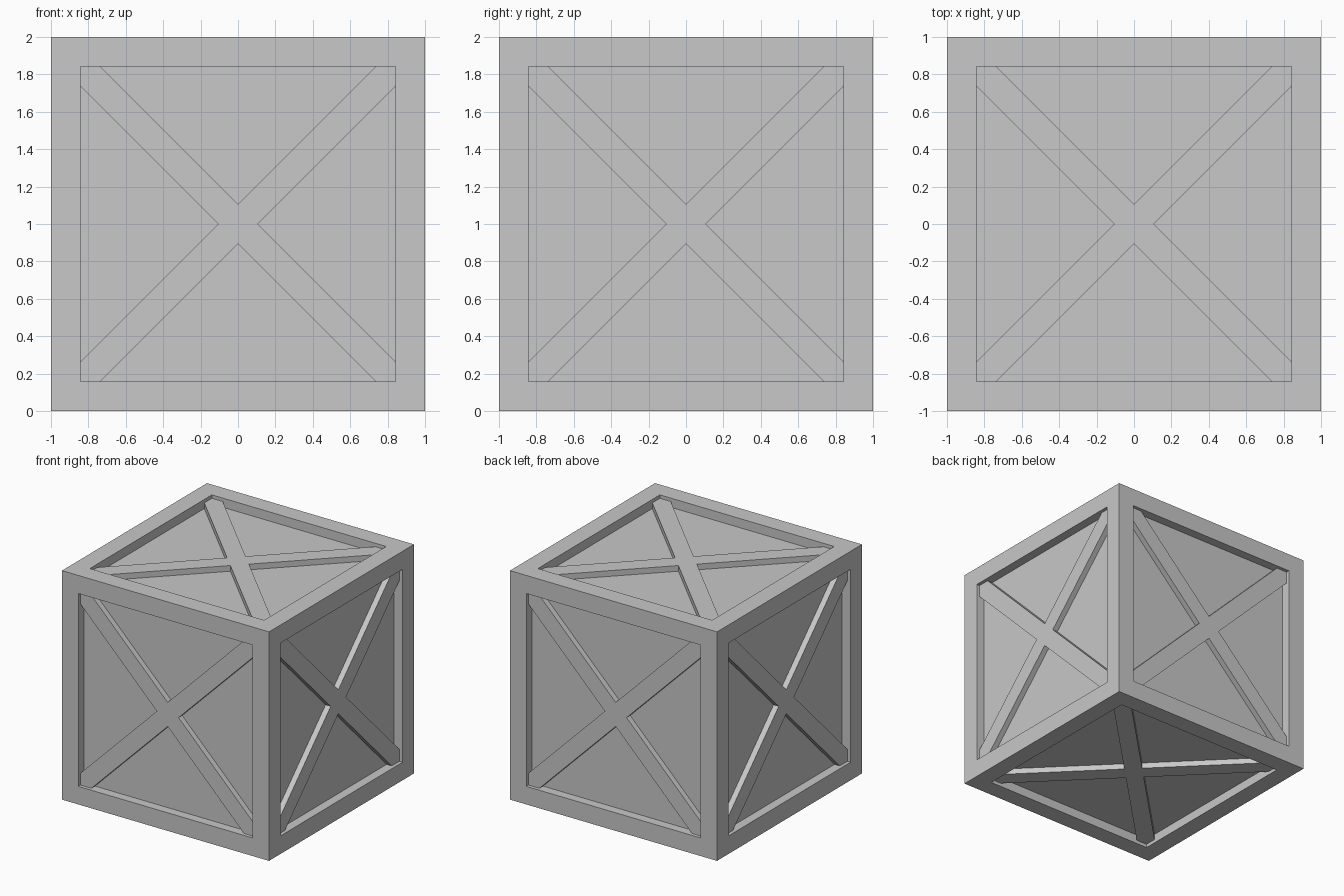
import bpy, bmesh
from math import pi
from mathutils import Matrix, Vector

if "Cube" in bpy.data.objects:
    bpy.data.objects.remove(bpy.data.objects["Cube"], do_unlink=True)

FRAME = 0.158     # width of the frame border
PANEL = 0.08      # depth of the recessed panels
RECESS = 0.03     # depth of the brace tops
NOTCH = 0.105     # brace width measured along the frame

grey = bpy.data.materials.new("plain grey")
grey.use_nodes = True
colour = (0.58, 0.58, 0.58, 1)
grey.diffuse_color = colour
grey.node_tree.nodes["Principled BSDF"].inputs["Base Color"].default_value = colour


def finish(name, bm):
    bmesh.ops.recalc_face_normals(bm, faces=bm.faces)
    mesh = bpy.data.meshes.new(name)
    bm.to_mesh(mesh)
    bm.free()
    mesh.materials.append(grey)
    obj = bpy.data.objects.new(name, mesh)
    bpy.context.collection.objects.link(obj)
    obj.location.z = 1
    return obj


# Crate body: a cube with each side inset and pushed straight in
bm = bmesh.new()
bmesh.ops.create_cube(bm, size=2)
sides = bm.faces[:]
bmesh.ops.inset_individual(bm, faces=sides, thickness=FRAME, use_even_offset=True)
panels = bmesh.ops.extrude_discrete_faces(bm, faces=sides)["faces"]
for face in panels:
    face.normal_update()
    bmesh.ops.translate(bm, verts=face.verts, vec=face.normal * -PANEL)
finish("crate_frame_and_panels", bm)


# Crossed braces: one X outline, made from a repeated quarter, on each side
def cross_brace(name, turn):
    bm = bmesh.new()
    a = 1 - FRAME
    quarter = [(a, a - NOTCH), (a, a), (a - NOTCH, a), (0, NOTCH)]
    verts = []
    for k in range(4):
        spin = Matrix.Rotation(k * pi / 2, 3, "Z")
        verts += [bm.verts.new(spin @ Vector((x, y, 1 - PANEL))) for x, y in quarter]
    base = bm.faces.new(verts)
    top = bmesh.ops.extrude_face_region(bm, geom=[base], use_keep_orig=True)["geom"]
    bmesh.ops.translate(bm, vec=(0, 0, PANEL - RECESS),
                        verts=[v for v in top if isinstance(v, bmesh.types.BMVert)])
    bm.transform(turn)
    finish(name, bm)


for name, angle, axis in (("top", 0, "X"), ("bottom", pi, "X"),
                          ("front", pi / 2, "X"), ("back", -pi / 2, "X"),
                          ("left", pi / 2, "Y"), ("right", -pi / 2, "Y")):
    cross_brace(name + "_cross_brace", Matrix.Rotation(angle, 4, axis))
